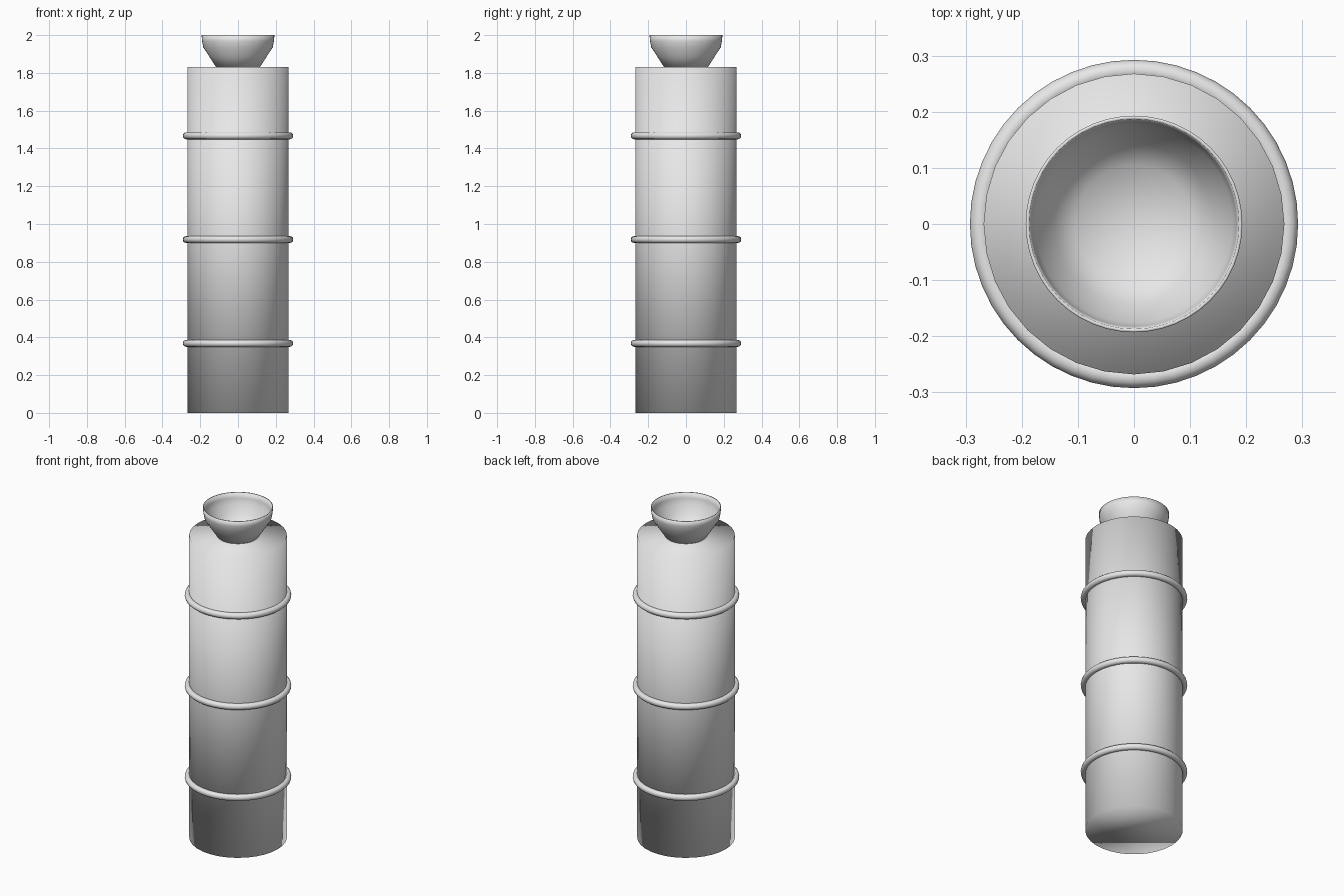
import bpy
import bmesh
import math

if "Cube" in bpy.data.objects:
    bpy.data.objects.remove(bpy.data.objects["Cube"])

grey = bpy.data.materials.new("light grey")
grey.diffuse_color = (0.8, 0.8, 0.8, 1)
grey.use_nodes = True
grey.node_tree.nodes["Principled BSDF"].inputs["Base Color"].default_value = grey.diffuse_color


def finish(obj, name):
    obj.name = name
    obj.data.materials.clear()
    obj.data.materials.append(grey)
    for p in obj.data.polygons:
        p.use_smooth = True


def lathe(name, profile, segments):
    # spin an (r, z) profile around the z axis
    bm = bmesh.new()
    verts = [bm.verts.new((r, 0, z)) for r, z in profile]
    edges = [bm.edges.new(pair) for pair in zip(verts, verts[1:])]
    bmesh.ops.spin(bm, geom=verts + edges, cent=(0, 0, 0), axis=(0, 0, 1),
                   angle=2 * math.pi, steps=segments, use_duplicate=False)
    bmesh.ops.remove_doubles(bm, verts=bm.verts, dist=1e-4)
    bmesh.ops.dissolve_degenerate(bm, edges=bm.edges, dist=1e-5)
    bmesh.ops.recalc_face_normals(bm, faces=bm.faces)
    mesh = bpy.data.meshes.new(name)
    bm.to_mesh(mesh)
    bm.free()
    obj = bpy.data.objects.new(name, mesh)
    bpy.context.collection.objects.link(obj)
    finish(obj, name)


# main column, smooth shaded across its caps
bpy.ops.mesh.primitive_cylinder_add(vertices=32, radius=0.268, depth=1.83,
                                    location=(0, 0, 0.915))
finish(bpy.context.object, "column")

# three evenly spaced bands
for i, z in enumerate((0.368, 0.918, 1.467)):
    bpy.ops.mesh.primitive_torus_add(location=(0, 0, z), major_radius=0.274,
                                     minor_radius=0.0185, major_segments=48,
                                     minor_segments=12)
    finish(bpy.context.object, f"band_{i + 1}")

# open bowl on top, thin walled
lathe("bowl", [
    (0, 1.825), (0.113, 1.825), (0.151, 1.885), (0.184, 1.935),
    (0.190, 1.968), (0.193, 2.0), (0.187, 2.0),
    (0.183, 1.968), (0.176, 1.938), (0.143, 1.887), (0.105, 1.838),
    (0, 1.834)], 48)
